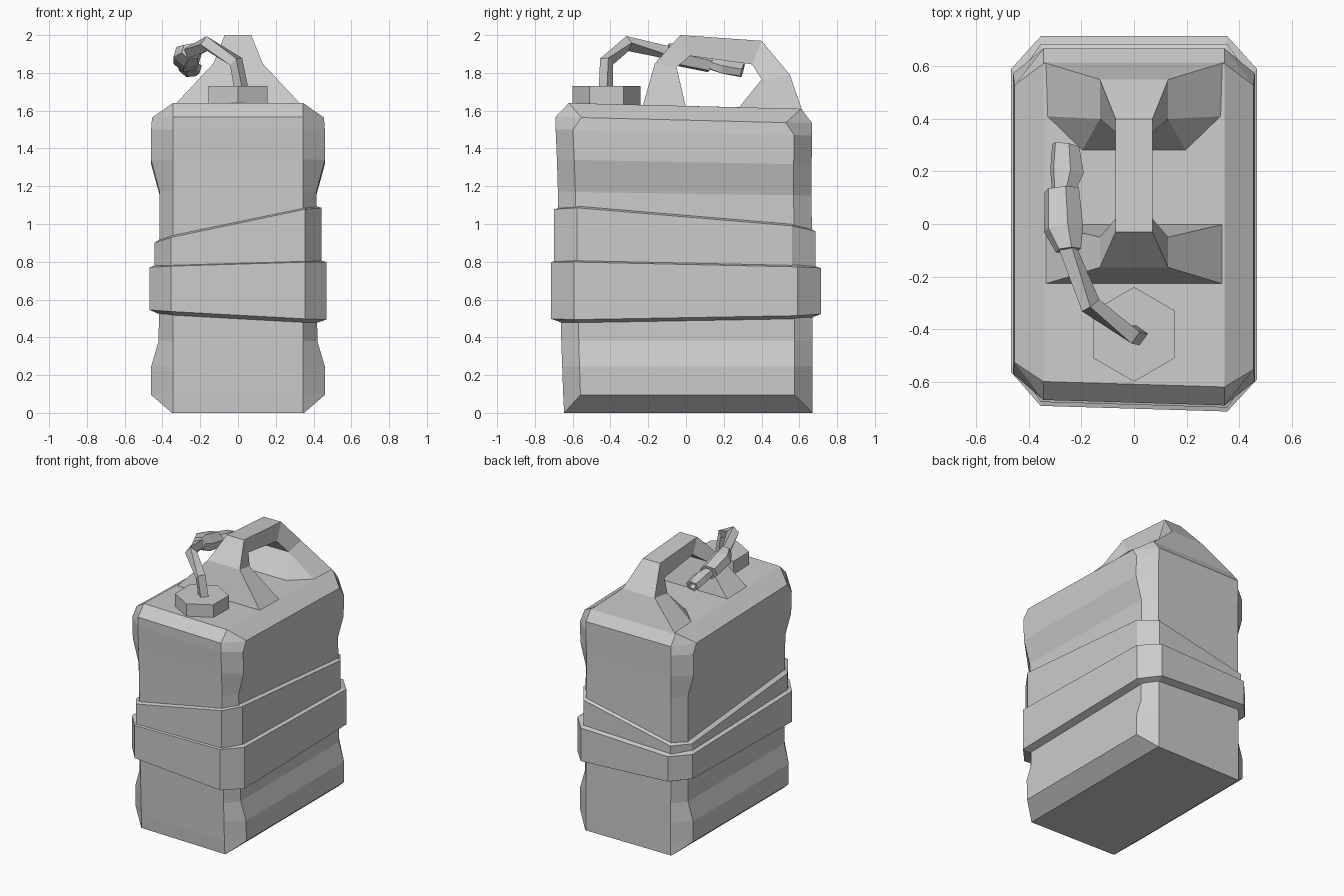
import bpy, bmesh, math
from mathutils import Vector

if "Cube" in bpy.data.objects:
    bpy.data.objects.remove(bpy.data.objects["Cube"])


def make(name, rings, cap_ends=True):
    """Loft equal-length closed rings into one object (closed loop if uncapped)."""
    bm = bmesh.new()
    vr = [[bm.verts.new(p) for p in r] for r in rings]
    n = len(vr[0])
    pairs = list(zip(vr, vr[1:]))
    if not cap_ends:
        pairs.append((vr[-1], vr[0]))
    for a, b in pairs:
        for i in range(n):
            j = (i + 1) % n
            bm.faces.new((a[i], a[j], b[j], b[i]))
    if cap_ends:
        bm.faces.new(vr[0][::-1])
        bm.faces.new(vr[-1])
    bmesh.ops.remove_doubles(bm, verts=bm.verts, dist=0.0005)
    bmesh.ops.recalc_face_normals(bm, faces=bm.faces)
    me = bpy.data.meshes.new(name)
    bm.to_mesh(me)
    bm.free()
    ob = bpy.data.objects.new(name, me)
    bpy.context.collection.objects.link(ob)
    return ob


def octagon(w, fx, yf, yb, c, zfun):
    """Chamfered rectangle: side half width w, front flat half width fx, chamfer depth c."""
    pts = [(-fx, yf), (fx, yf), (w, yf + c), (w, yb - c),
           (fx, yb), (-fx, yb), (-w, yb - c), (-w, yf + c)]
    out = []
    for x, y in pts:
        y2 = y - 0.03 * x if y < 0 else y      # front leans slightly
        out.append((x, y2, zfun(x, y)))
    return out


def flat(z, tilt=0.0):
    return lambda x, y: z - tilt * (y + 0.6)


# Jug body: z, side half width, front y, back y, chamfer, tilt
body = [
    (0.00, 0.350, -0.635, 0.670, 0.0, 0.0),
    (0.095, 0.460, -0.640, 0.670, 0.095, 0.0),
    (0.245, 0.460, -0.645, 0.670, 0.095, 0.0),
    (0.38, 0.420, -0.650, 0.670, 0.095, 0.0),
    (1.17, 0.415, -0.668, 0.665, 0.095, 0.015),
    (1.34, 0.460, -0.673, 0.665, 0.095, 0.02),
    (1.50, 0.460, -0.680, 0.668, 0.095, 0.025),
    (1.565, 0.455, -0.680, 0.668, 0.14, 0.025),
    (1.64, 0.345, -0.610, 0.610, 0.0, 0.025),
]
make("jug_body", [octagon(w, 0.345, yf, yb, c, flat(z, t))
                  for z, w, yf, yb, c, t in body])


# Straps wrapped around the body, with sloping ledges
def strap(name, w, yf, yb, bottom, top):
    args = (w, 0.355, yf, yb, 0.125)
    inner = (0.405, 0.34, -0.64, 0.65, 0.095)
    make(name, [
        octagon(*inner, lambda x, y: bottom(x, y) - 0.025),
        octagon(*args, bottom),
        octagon(*args, top),
        octagon(*inner, lambda x, y: top(x, y) + 0.02),
    ], cap_ends=False)


strap("lower_strap", 0.468, -0.703, 0.715,
      lambda x, y: 0.53 - 0.055 * x + 0.018 * y,
      lambda x, y: 0.772 + 0.03 * x - 0.022 * y)
strap("upper_strap", 0.442, -0.688, 0.685,
      lambda x, y: 0.70,
      lambda x, y: 0.945 + 0.21 * x - 0.085 * y)

# Carry handle: sections of (y, z, half width) for outer, middle and inner edge
handle = [
    ((-0.23, 1.62, 0.345), (0.0, 1.615, 0.345), (0.0, 1.615, 0.345)),
    ((-0.165, 1.85, 0.13), (-0.05, 1.83, 0.13), (-0.05, 1.83, 0.13)),
    ((-0.03, 2.0, 0.07), (0.02, 1.89, 0.07), (0.02, 1.89, 0.07)),
    ((0.40, 1.97, 0.07), (0.35, 1.845, 0.07), (0.35, 1.845, 0.07)),
    ((0.55, 1.79, 0.13), (0.40, 1.765, 0.13), (0.40, 1.765, 0.13)),
    ((0.615, 1.602, 0.345), (0.41, 1.61, 0.335), (0.275, 1.61, 0.2)),
]
rings = []
for s in handle:
    right = [(w, y, z) for y, z, w in s]
    rings.append(right + [(-x, y, z) for x, y, z in reversed(right)])
make("handle", rings)

# Hexagonal cap
make("cap", [[(0.18 * math.sin(k * math.pi / 3),
               -0.42 + 0.18 * math.cos(k * math.pi / 3), z) for k in range(6)]
             for z in (1.62, 1.73)])


# Tubes along a path: points are (x, y, z, half width, half height)
def tube(name, path, sides, up):
    pts = [Vector(p[:3]) for p in path]
    rings = []
    for i, p in enumerate(path):
        d = (pts[min(i + 1, len(pts) - 1)] - pts[max(i - 1, 0)]).normalized()
        if "mouth" in name:
            d = (pts[-1] - pts[0]).normalized()
        side = d.cross(Vector(up)).normalized()
        top = side.cross(d)
        ring = []
        for k in range(sides):
            a = 2 * math.pi * (k + 0.5) / sides
            ring.append(pts[i] + side * p[3] * math.cos(a) + top * p[4] * math.sin(a))
        rings.append(ring)
    return make(name, rings)


tube("straw", [(0.02, -0.425, 1.70, 0.038, 0.038),
               (-0.01, -0.42, 1.86, 0.038, 0.038),
               (-0.165, -0.31, 1.955, 0.04, 0.04),
               (-0.265, -0.06, 1.90, 0.038, 0.038)], 4, (0.8, -0.6, 0.3))

# Mouthpiece collar and flattened bite valve with a recessed opening
tube("mouthpiece", [(-0.25, -0.10, 1.915, 0.05, 0.045),
                    (-0.268, -0.02, 1.89, 0.08, 0.06),
                    (-0.275, 0.13, 1.855, 0.07, 0.055)], 6, (0.3, 0, 1))
tube("mouth_valve", [(-0.27, 0.12, 1.855, 0.045, 0.035),
                     (-0.255, 0.20, 1.835, 0.07, 0.042),
                     (-0.26, 0.30, 1.815, 0.055, 0.04),
                     (-0.26, 0.30, 1.815, 0.035, 0.02),
                     (-0.257, 0.24, 1.827, 0.03, 0.015)], 6, (0.3, 0, 1))
